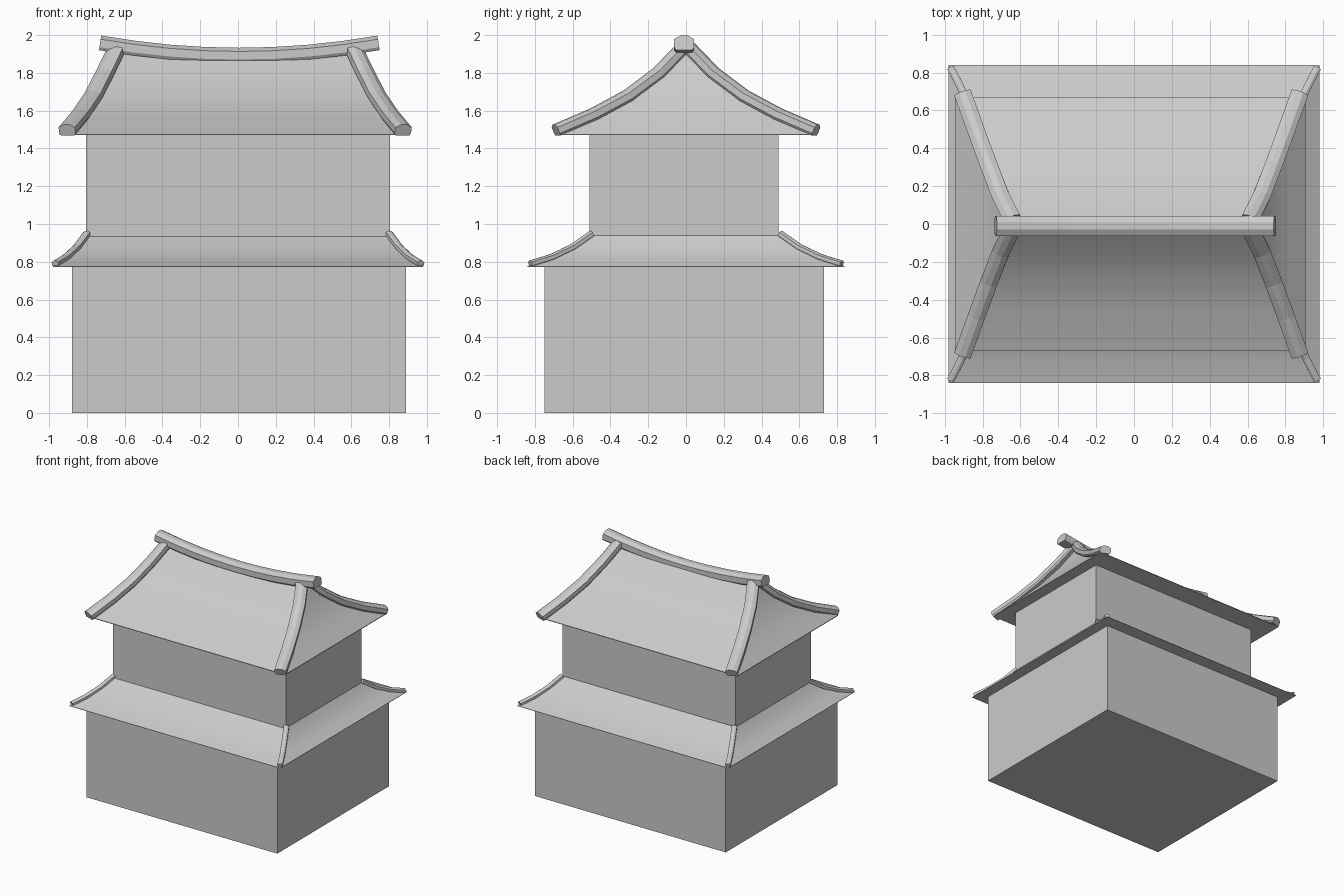
import bpy, bmesh
from mathutils import Vector

if "Cube" in bpy.data.objects:
    bpy.data.objects.remove(bpy.data.objects["Cube"])


def finish(name, bm, smooth=False):
    bmesh.ops.recalc_face_normals(bm, faces=bm.faces)
    me = bpy.data.meshes.new(name)
    bm.to_mesh(me)
    bm.free()
    ob = bpy.data.objects.new(name, me)
    bpy.context.collection.objects.link(ob)
    if smooth:
        bpy.context.view_layer.objects.active = ob
        ob.select_set(True)
        bpy.ops.object.shade_smooth_by_angle(angle=0.5)
        ob.select_set(False)
    return ob


def box(name, x0, x1, y0, y1, z0, z1):
    bm = bmesh.new()
    bmesh.ops.create_cube(bm, size=1)
    for v in bm.verts:
        v.co = ((x0 + x1) / 2 + v.co.x * (x1 - x0),
                (y0 + y1) / 2 + v.co.y * (y1 - y0),
                (z0 + z1) / 2 + v.co.z * (z1 - z0))
    return finish(name, bm)


def loft(name, rings, smooth=False):
    """Join equal-length rings of points and cap both ends."""
    bm = bmesh.new()
    vs = [[bm.verts.new(p) for p in r] for r in rings]
    n = len(vs[0])
    for a, b in zip(vs, vs[1:]):
        for i in range(n):
            j = (i + 1) % n
            bm.faces.new((a[i], a[j], b[j], b[i]))
    bm.faces.new(vs[0])
    bm.faces.new(vs[-1])
    bmesh.ops.remove_doubles(bm, verts=bm.verts, dist=1e-4)
    return finish(name, bm, smooth)


def roof(name, cx, cy, levels):
    """Stacked rectangles (half x, half y, z) forming a concave hip roof."""
    return loft(name, [[(cx + sx * hx, cy + sy * hy, z)
                        for sx, sy in ((-1, -1), (1, -1), (1, 1), (-1, 1))]
                       for hx, hy, z in levels], True)


# Tile cross-section: flat base with a bevelled crown
TILE = [(-.4, -.5), (.4, -.5), (.5, -.3), (.5, .25), (.18, .5), (-.18, .5), (-.5, .25), (-.5, -.3)]


def tile_ridge(name, path, w, h):
    pts = [Vector(p) for p in path]
    rings = []
    for i, p in enumerate(pts):
        t = (pts[min(i + 1, len(pts) - 1)] - pts[max(i - 1, 0)]).normalized()
        side = t.cross(Vector((0, 0, 1))).normalized()
        up = side.cross(t)
        rings.append([p + side * a * w + up * b * h for a, b in TILE])
    return loft(name, rings)


# Walls
box("lower_walls", -.88, .89, -.75, .73, 0, .775)
box("upper_walls", -.805, .805, -.51, .49, .77, 1.475)

# Skirt roof around the lower storey
roof("skirt_roof", 0, 0, [(.98, .84, .773), (.98, .84, .776), (.915, .71, .815),
                          (.855, .60, .872), (.805, .50, .94)])

# Main hip roof
roof("main_roof", -.02, 0, [(.925, .668, 1.47), (.925, .668, 1.475), (.835, .47, 1.56),
                            (.755, .30, 1.655), (.68, .15, 1.775), (.615, .003, 1.92)])

# Main ridge, sagging in the middle
ridge = [(.007 + .737 * t, -.01, 1.894 + .065 * t * t)
         for t in (-1, -.75, -.5, -.25, 0, .25, .5, .75, 1)]
tile_ridge("main_ridge", ridge, .107, .078)

# Hip ridges on all four corners of both roofs
HIP = [(.625, .02, 1.935), (.69, .15, 1.80), (.752, .31, 1.68), (.818, .49, 1.583), (.89, .69, 1.497)]
SKIRT_HIP = [(.80, .50, .95), (.852, .60, .88), (.91, .71, .827), (.968, .825, .791)]
for sx in (-1, 1):
    for sy in (-1, 1):
        tag = ("left" if sx < 0 else "right") + ("_front" if sy < 0 else "_back")
        tile_ridge("hip_ridge_" + tag, [(sx * x - .015, sy * y, z) for x, y, z in HIP], .092, .062)
        tile_ridge("skirt_hip_" + tag, [(sx * x, sy * y, z) for x, y, z in SKIRT_HIP], .04, .03)
